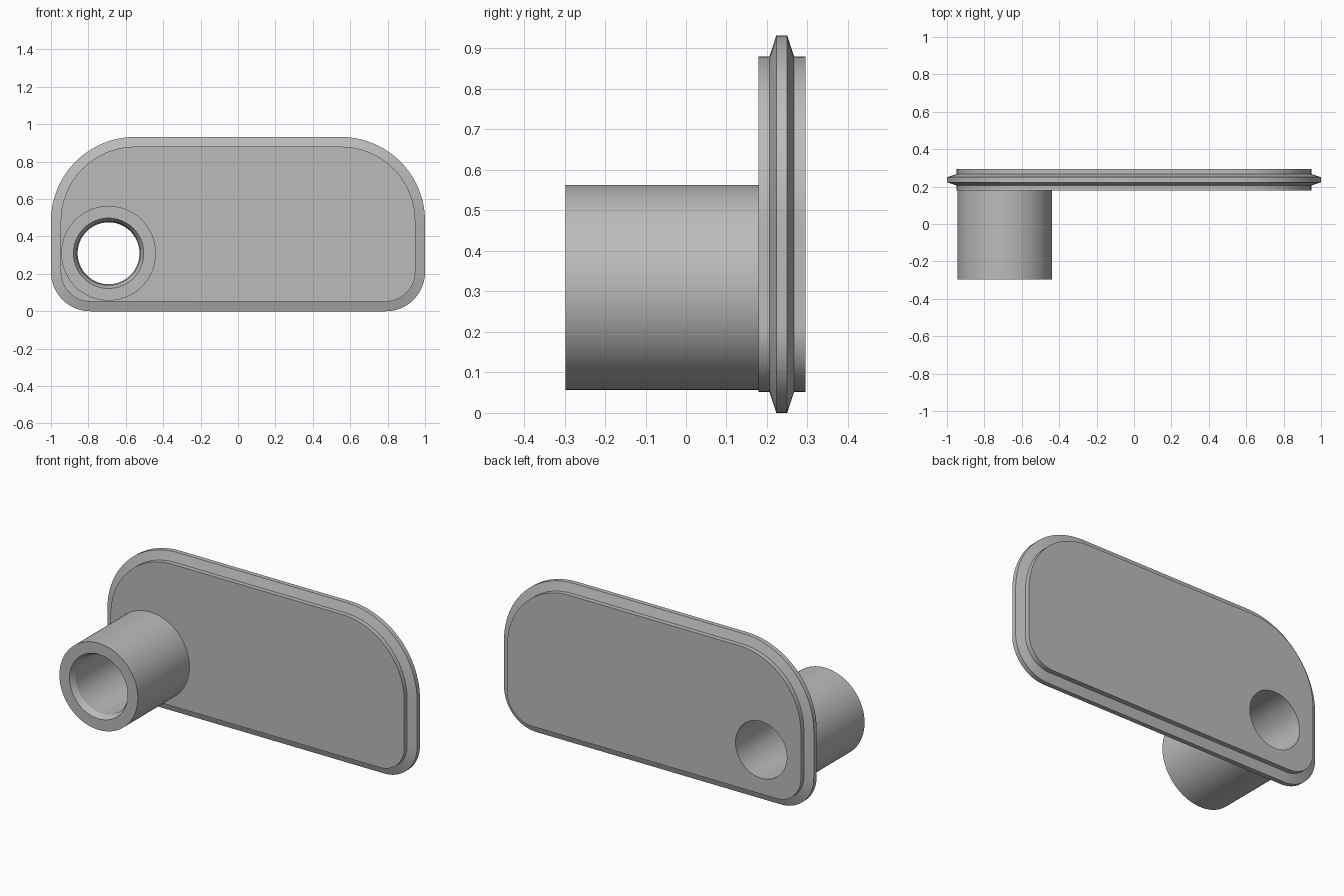
import bpy, bmesh
from math import sin, cos, pi

cube = bpy.data.objects.get("Cube")
if cube:
    bpy.data.objects.remove(cube)

HALF_W, HEIGHT = 1.0, 0.932
R_TOP, R_BOTTOM = 0.45, 0.21
TUBE_X, TUBE_Z = -0.692, 0.31

grey = bpy.data.materials.new("plain_grey")
grey.use_nodes = True
grey.diffuse_color = (0.5, 0.5, 0.5, 1)
grey.node_tree.nodes["Principled BSDF"].inputs["Base Color"].default_value = (0.5, 0.5, 0.5, 1)


def plate_outline(inset, steps=20):
    """Rounded rectangle with large top and small bottom corners."""
    points = []
    for corner, (sx, top) in enumerate([(1, True), (-1, True), (-1, False), (1, False)]):
        full = R_TOP if top else R_BOTTOM
        cx = sx * (HALF_W - full)
        cz = HEIGHT - full if top else full
        r = full - inset
        for i in range(steps + 1):
            a = (corner + i / steps) * pi / 2
            points.append((cx + r * cos(a), cz + r * sin(a)))
    return points


def circle(radius, steps=96):
    return [(TUBE_X + radius * cos(2 * pi * i / steps),
             TUBE_Z + radius * sin(2 * pi * i / steps)) for i in range(steps)]


def loft(name, sections):
    """Closed solid through (y, outline) sections, front to back."""
    bm = bmesh.new()
    rings = [[bm.verts.new((x, y, z)) for x, z in outline] for y, outline in sections]
    for a, b in zip(rings, rings[1:]):
        for i in range(len(a)):
            j = (i + 1) % len(a)
            bm.faces.new((a[i], a[j], b[j], b[i]))
    bm.faces.new(rings[0])
    bm.faces.new(rings[-1])
    bmesh.ops.recalc_face_normals(bm, faces=bm.faces)
    mesh = bpy.data.meshes.new(name)
    bm.to_mesh(mesh)
    bm.free()
    mesh.materials.append(grey)
    obj = bpy.data.objects.new(name, mesh)
    bpy.context.collection.objects.link(obj)
    return obj


def activate(obj):
    bpy.ops.object.select_all(action='DESELECT')
    obj.select_set(True)
    bpy.context.view_layer.objects.active = obj


def combine(obj, other, operation):
    activate(obj)
    mod = obj.modifiers.new(operation.title(), 'BOOLEAN')
    mod.operation, mod.solver, mod.object = operation, 'EXACT', other
    bpy.ops.object.modifier_apply(modifier=mod.name)
    bpy.data.objects.remove(other)


# Plate with a bevelled rim around its middle
RIM = 0.052
plate = loft("plate_with_tube", [(y, plate_outline(inset)) for y, inset in [
    (0.179, RIM), (0.206, RIM), (0.223, 0), (0.25, 0), (0.267, RIM), (0.295, RIM)]])

# Tube standing out from the front
tube = loft("tube", [(y, circle(0.253)) for y in (-0.297, 0.22)])
combine(plate, tube, 'UNION')

# Slightly tapered bore with a flared mouth, right through the plate
bore = loft("bore_cutter", [(y, circle(r)) for y, r in [
    (-0.35, 0.188), (-0.297, 0.188), (-0.265, 0.171), (0.35, 0.165)]])
bore.hide_render = True
combine(plate, bore, 'DIFFERENCE')

activate(plate)
bpy.ops.object.shade_smooth_by_angle(angle=pi / 9)
